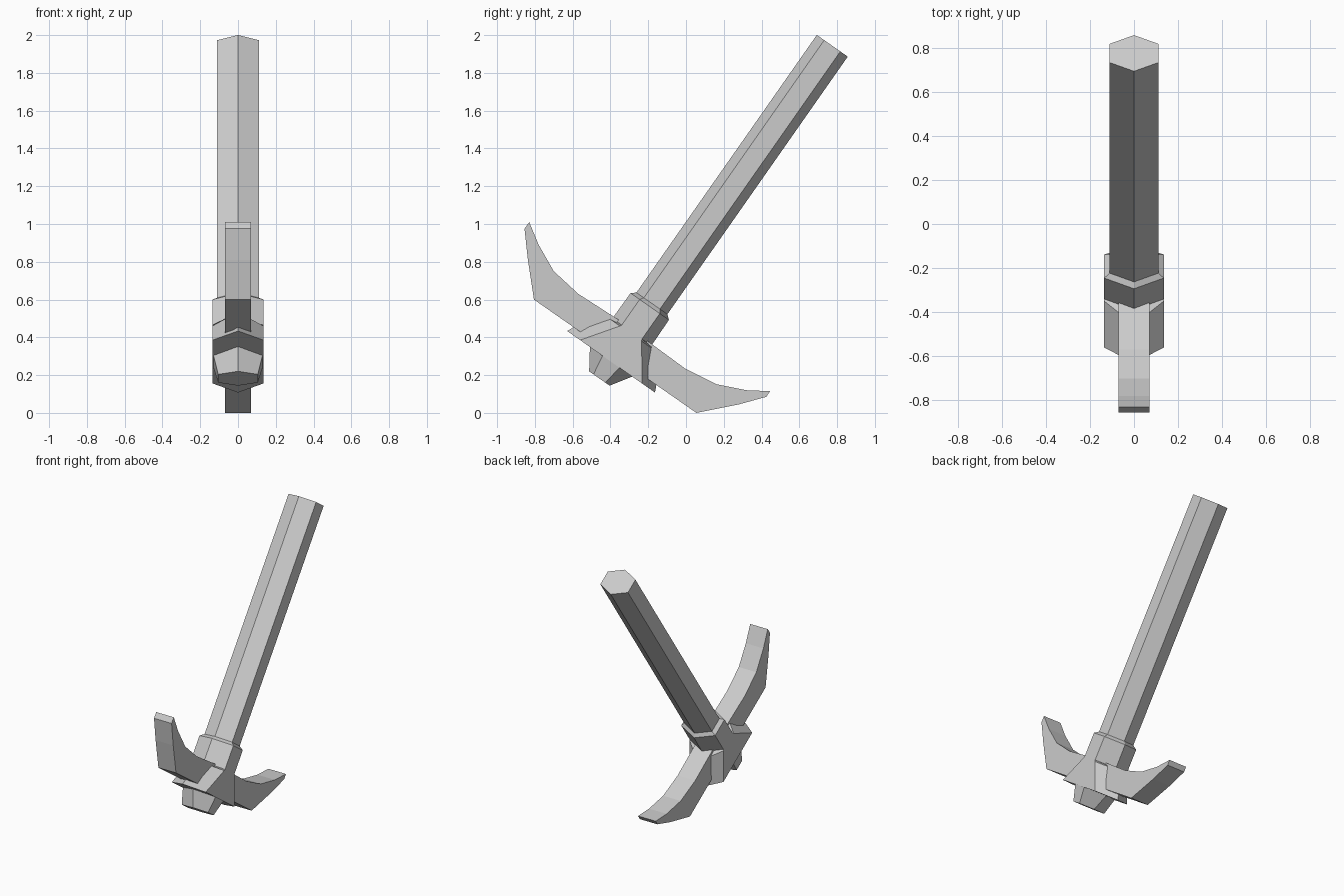
import bpy
import bmesh
from math import radians, sin, cos
from mathutils import Vector

if "Cube" in bpy.data.objects:
    bpy.data.objects.remove(bpy.data.objects["Cube"])

TILT = radians(35)
HEAD = Vector((0, -0.344, 0.346))            # where the handle axis crosses the head
ALONG = Vector((0, sin(TILT), cos(TILT)))    # up the handle
ACROSS = Vector((0, cos(TILT), -sin(TILT)))  # along the head
SIDE = Vector((1, 0, 0))


def finish(name, bm):
    bmesh.ops.recalc_face_normals(bm, faces=bm.faces)
    mesh = bpy.data.meshes.new(name)
    bm.to_mesh(mesh)
    bm.free()
    obj = bpy.data.objects.new(name, mesh)
    bpy.context.collection.objects.link(obj)
    return obj


def hex_loft(name, rings):
    """Six-sided loft; each ring is (height, ridge reach, side edge reach, half width)."""
    bm = bmesh.new()
    loops = []
    for v, ridge, edge, w in rings:
        section = [(0, ridge), (w, edge), (w, -edge), (0, -ridge), (-w, -edge), (-w, edge)]
        loops.append([bm.verts.new(HEAD + ALONG * v + ACROSS * u + SIDE * x) for x, u in section])
    for a, b in zip(loops, loops[1:]):
        for i in range(6):
            j = (i + 1) % 6
            bm.faces.new((a[i], a[j], b[j], b[i]))
    bm.faces.new(loops[0])
    bm.faces.new(loops[-1])
    return finish(name, bm)


def slab(name, profile, half_width):
    """Side profile (y, z) extruded across x."""
    bm = bmesh.new()
    face = bm.faces.new([bm.verts.new((-half_width, y, z)) for y, z in profile])
    new = bmesh.ops.extrude_face_region(bm, geom=[face])["geom"]
    bmesh.ops.translate(bm, vec=(2 * half_width, 0, 0),
                        verts=[g for g in new if isinstance(g, bmesh.types.BMVert)])
    return finish(name, bm)


# Hexagonal shaft
hex_loft("handle", [(0.2, 0.1, 0.052, 0.11), (1.95, 0.1, 0.052, 0.11)])

# Head fitting: bottom nub, flared hub and collar around the shaft
hex_loft("head_socket", [
    (-0.20, 0.066, 0.038, 0.105),
    (-0.09, 0.138, 0.055, 0.13),
    (-0.092, 0.284, 0.2, 0.135),
    (0.09, 0.20, 0.07, 0.135),
    (0.10, 0.126, 0.065, 0.135),
    (0.265, 0.124, 0.065, 0.135),
    (0.285, 0.1, 0.052, 0.11),
])

# Curved double-ended blade through the head
slab("pick_blade", [
    (-0.83, 1.01), (-0.855, 0.975), (-0.837, 0.81), (-0.805, 0.60),
    (0.055, 0.0), (0.28, 0.045), (0.425, 0.085), (0.445, 0.115),
    (0.32, 0.12), (0.16, 0.152), (-0.005, 0.235), (-0.20, 0.378),
    (-0.36, 0.495), (-0.57, 0.63), (-0.70, 0.75), (-0.78, 0.89),
], 0.07)
